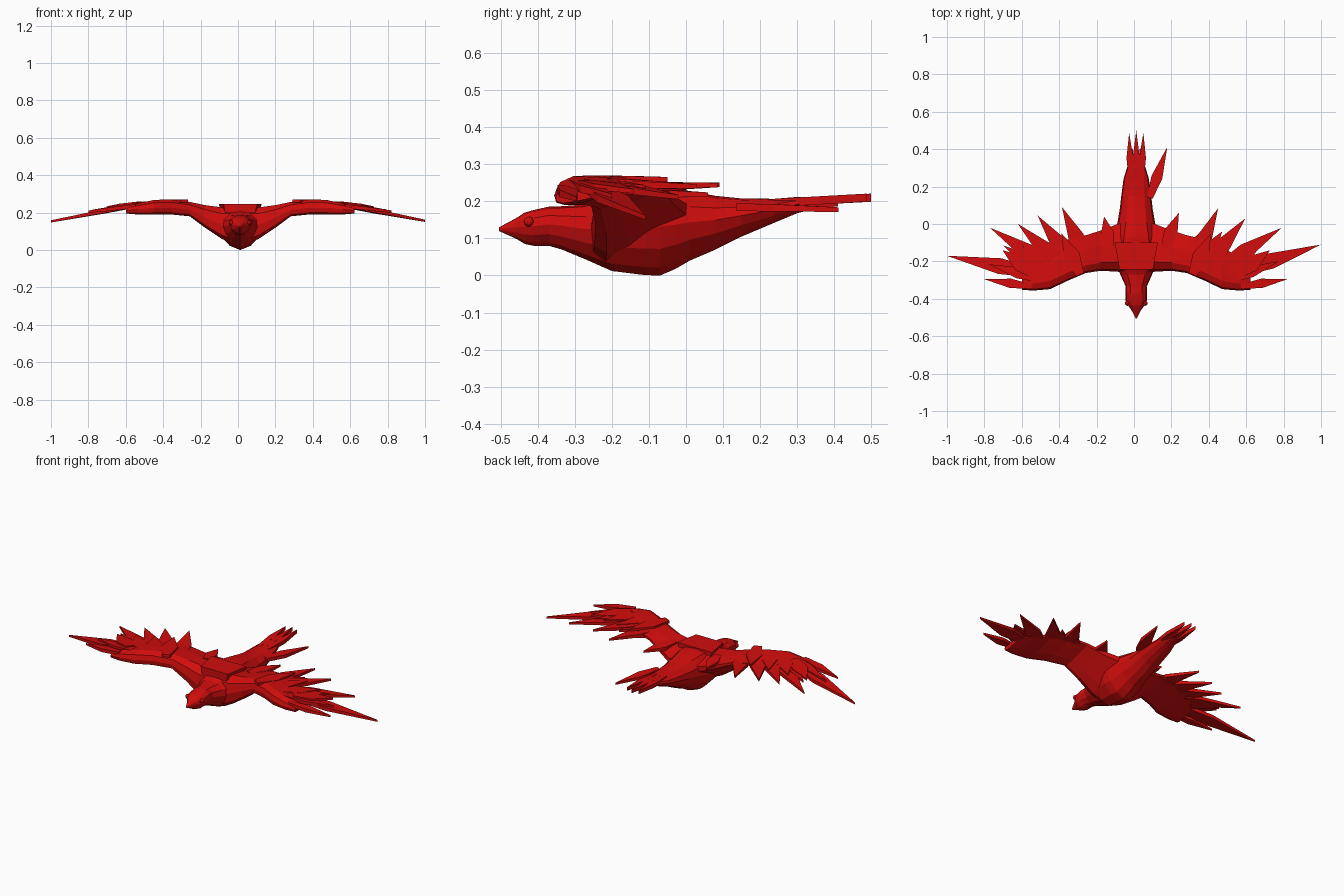
import bpy, bmesh, math
from mathutils import Vector

CX = 0.012  # centre line of the bird

red = bpy.data.materials.new("feather red")
red.diffuse_color = (0.64, 0.004, 0.004, 1)


def finish(name, bm):
    bmesh.ops.remove_doubles(bm, verts=bm.verts, dist=0.0001)
    bmesh.ops.recalc_face_normals(bm, faces=bm.faces)
    mesh = bpy.data.meshes.new(name)
    bm.to_mesh(mesh)
    bm.free()
    mesh.materials.append(red)
    obj = bpy.data.objects.new(name, mesh)
    bpy.context.collection.objects.link(obj)
    return obj


def loft(name, rings):
    bm = bmesh.new()
    rows = [[bm.verts.new(p) for p in ring] for ring in rings]
    n = len(rows[0])
    for a, b in zip(rows, rows[1:]):
        for i in range(n):
            j = (i + 1) % n
            bm.faces.new((a[i], a[j], b[j], b[i]))
    bm.faces.new(rows[0])
    bm.faces.new(rows[-1])
    return finish(name, bm)


def add_feather(bm, base, tip, width, thick=0.02, widest=0.45, tip_thick=0.012):
    """Kite-shaped slab from base to tip."""
    base, tip = Vector(base), Vector(tip)
    d = tip - base
    side = Vector((-d.y, d.x, 0)).normalized() * width / 2
    mid = base + d * widest
    outline = [(base + side * 0.5, thick), (base - side * 0.5, thick),
               (mid - side, thick), (tip, tip_thick), (mid + side, thick)]
    top = [bm.verts.new(p + Vector((0, 0, t / 2))) for p, t in outline]
    low = [bm.verts.new(p - Vector((0, 0, t / 2))) for p, t in outline]
    bm.faces.new(top)
    bm.faces.new(low)
    for i in range(5):
        j = (i + 1) % 5
        bm.faces.new((top[i], top[j], low[j], low[i]))


def interp(x, pts):
    for (x0, z0), (x1, z1) in zip(pts, pts[1:]):
        if x <= x1:
            return z0 + (z1 - z0) * (x - x0) / (x1 - x0)
    return pts[-1][1]


# Body, head and tail root: y, half width, bottom, top
half = [(0, 1), (0.55, 0.92), (0.92, 0.55), (1, 0.1), (0.82, -0.4), (0.45, -0.82), (0, -1)]
section = half + [(-x, z) for x, z in half[-2:0:-1]]
stations = [
    (-0.505, 0.003, 0.12, 0.13), (-0.46, 0.026, 0.1, 0.154), (-0.435, 0.044, 0.085, 0.17),
    (-0.41, 0.057, 0.08, 0.177), (-0.37, 0.058, 0.08, 0.186), (-0.335, 0.056, 0.07, 0.187),
    (-0.27, 0.085, 0.043, 0.192), (-0.2, 0.115, 0.012, 0.225), (-0.11, 0.125, 0.001, 0.24),
    (-0.07, 0.12, 0.0, 0.24), (-0.03, 0.11, 0.017, 0.235), (0.01, 0.1, 0.04, 0.228),
    (0.08, 0.088, 0.07, 0.215), (0.15, 0.08, 0.105, 0.208), (0.24, 0.068, 0.143, 0.207),
    (0.3, 0.05, 0.168, 0.212), (0.36, 0.03, 0.183, 0.208)]
loft("body", [[(CX + sx * w, y, (lo + hi) / 2 + sz * (hi - lo) / 2) for sx, sz in section]
              for y, w, lo, hi in stations])

# Eyes
bm = bmesh.new()
bmesh.ops.create_icosphere(bm, subdivisions=2, radius=0.014)
bmesh.ops.translate(bm, verts=bm.verts, vec=(0.047, -0.424, 0.145))
eyes = finish("eye_right", bm)
eyes.location.x = CX
left_eye = eyes.copy()
left_eye.name = "eye_left"
left_eye.scale.x = -1
bpy.context.collection.objects.link(left_eye)

# Flat saddle plate between the wings
loft("back_plate", [[(CX - a, -0.242, z), (CX + a, -0.242, z), (CX + b, -0.1, z), (CX - b, -0.1, z)]
                    for a, b, z in ((0.08, 0.1, 0.2), (0.09, 0.115, 0.245))])

# Wing arms: x, leading y, trailing y, bottom, top
arm = [(0.03, -0.262, 0.01, 0.03, 0.235), (0.1, -0.255, 0.0, 0.06, 0.228),
       (0.19, -0.25, -0.035, 0.12, 0.24), (0.27, -0.262, -0.06, 0.18, 0.257),
       (0.37, -0.305, -0.085, 0.19, 0.27), (0.46, -0.348, -0.13, 0.19, 0.268),
       (0.55, -0.356, -0.17, 0.19, 0.248), (0.61, -0.352, -0.23, 0.195, 0.228)]
# chord fraction, height fraction
foil = [(0, 0.45), (0.04, 0.8), (0.2, 1), (0.6, 0.95), (1, 0.8),
        (1, 0.62), (0.75, 0.4), (0.4, 0.12), (0.16, 0), (0.03, 0.12)]
for name, s in (("wing_left", -1), ("wing_right", 1)):
    loft(name, [[(CX + s * x, y0 + (y1 - y0) * c, lo + (hi - lo) * h) for c, h in foil]
                for x, y0, y1, lo, hi in arm])

# Wing feathers: base x, base y, tip x, tip y, width
left = [(0.5, -0.27, 1.012, -0.17, 0.085), (0.56, -0.335, 0.812, -0.295, 0.05),
        (0.5, -0.3, 0.79, -0.215, 0.06), (0.42, -0.25, 0.782, -0.02, 0.085),
        (0.48, -0.26, 0.71, -0.115, 0.07), (0.38, -0.24, 0.632, 0.0, 0.085),
        (0.33, -0.22, 0.527, 0.045, 0.085), (0.26, -0.2, 0.397, 0.09, 0.085),
        (0.24, -0.2, 0.32, -0.03, 0.09), (0.14, -0.12, 0.172, 0.04, 0.07)]
right = [(0.5, -0.27, 0.988, -0.11, 0.085), (0.56, -0.335, 0.808, -0.295, 0.05),
         (0.5, -0.3, 0.76, -0.2, 0.06), (0.42, -0.25, 0.778, -0.02, 0.085),
         (0.48, -0.26, 0.67, -0.11, 0.07), (0.36, -0.24, 0.583, 0.03, 0.085),
         (0.3, -0.22, 0.438, 0.085, 0.085), (0.27, -0.2, 0.35, -0.04, 0.09),
         (0.15, -0.13, 0.228, 0.06, 0.075), (0.33, -0.22, 0.46, -0.04, 0.08)]
base_z = [(0, 0.215), (0.2, 0.225), (0.35, 0.25), (0.5, 0.248), (0.6, 0.225)]
tip_z = [(0, 0.2), (0.22, 0.217), (0.4, 0.245), (0.6, 0.24), (0.8, 0.208), (1.0, 0.153)]
for name, s, feathers in (("feathers_left", -1, left), ("feathers_right", 1, right)):
    bm = bmesh.new()
    for bx, by, tx, ty, w in feathers:
        add_feather(bm, (CX + s * bx, by, interp(bx, base_z)),
                    (CX + s * tx, ty, interp(tx, tip_z)), w)
    # short overlapping coverts on top
    for i in range(4):
        x = 0.3 + 0.08 * i
        add_feather(bm, (CX + s * x, -0.27, 0.262 - 0.004 * i),
                    (CX + s * (x + 0.1 + 0.025 * i), -0.05 - 0.03 * i, 0.26 - 0.011 * i),
                    0.09, 0.016)
    finish(name, bm)

# Tail fan and the loose side feather
bm = bmesh.new()
for bx, tx, ty in ((-0.03, -0.038, 0.488), (0, 0, 0.5), (0.03, 0.038, 0.488)):
    add_feather(bm, (CX + bx, 0.22, 0.195), (CX + tx, ty, 0.21), 0.036, 0.022, 0.5, 0.022)
for s in (-1, 1):
    add_feather(bm, (CX + s * 0.03, 0.2, 0.19), (CX + s * 0.02, 0.41, 0.192), 0.04, 0.018)
add_feather(bm, (0.085, 0.14, 0.185), (0.178, 0.412, 0.178), 0.06, 0.02, 0.4)
finish("tail_feathers", bm)
